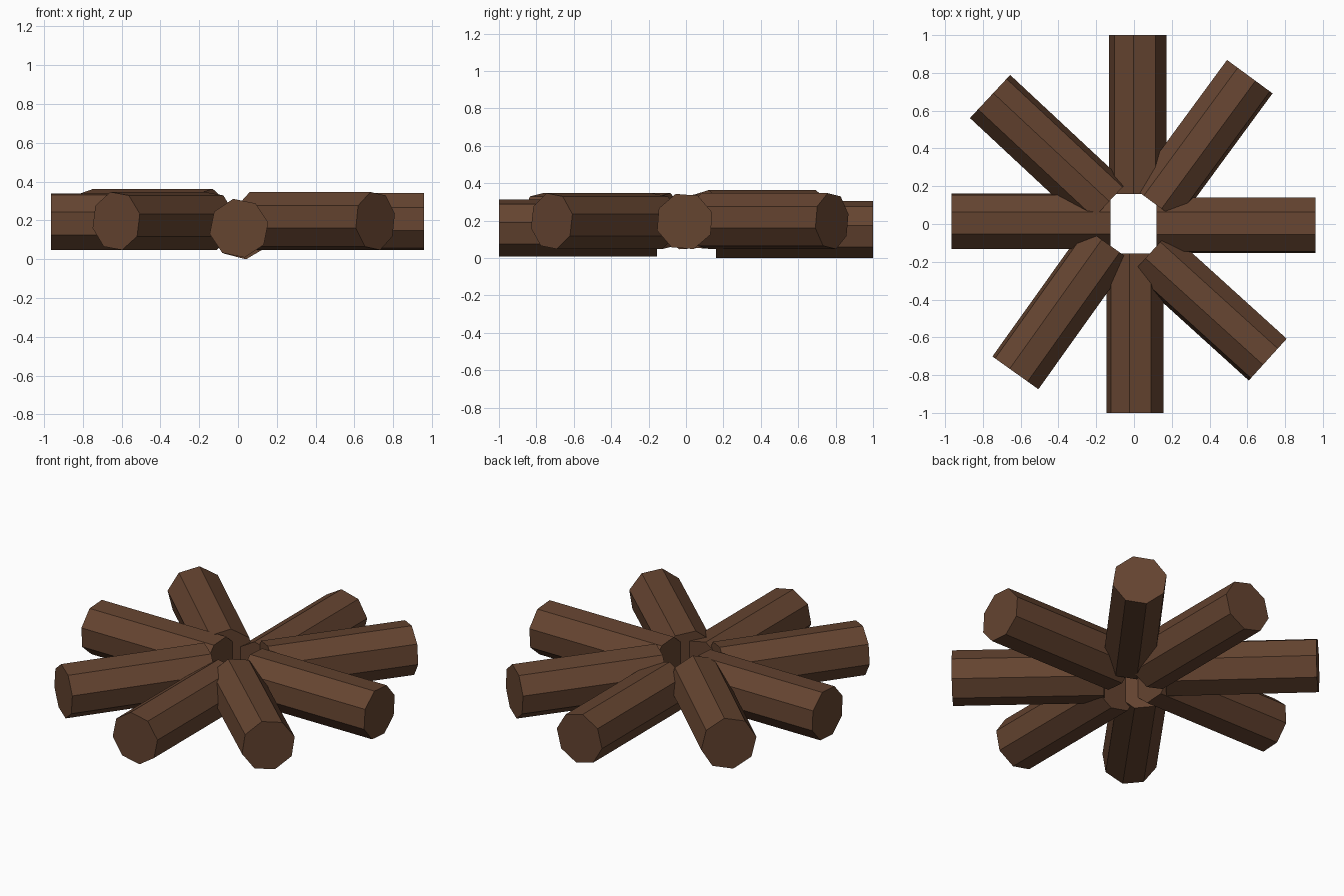
import bpy, bmesh
from math import sin, cos, radians

if "Cube" in bpy.data.objects:
    bpy.data.objects.remove(bpy.data.objects["Cube"])

bark = bpy.data.materials.new("bark")
bark.diffuse_color = (0.13, 0.058, 0.03, 1)
bark.use_nodes = True
bark.node_tree.nodes["Principled BSDF"].inputs["Base Color"].default_value = bark.diffuse_color


def log(name, end, z, angle, length, radius, phase):
    """Eight-sided log running inward from the centre of its outer end."""
    a = radians(angle)
    d = (cos(a), sin(a))
    bm = bmesh.new()
    rings = []
    for back in (0, length):
        ring = []
        for k in range(8):
            t = radians(phase + 45 * k)
            s, h = radius * cos(t), radius * sin(t)
            ring.append(bm.verts.new((end[0] - d[0] * back - d[1] * s,
                                      end[1] - d[1] * back + d[0] * s,
                                      z + h)))
        rings.append(ring)
    outer, inner = rings
    bm.faces.new(outer)
    bm.faces.new(inner[::-1])
    for k in range(8):
        n = (k + 1) % 8
        bm.faces.new((outer[k], inner[k], inner[n], outer[n]))
    bmesh.ops.recalc_face_normals(bm, faces=bm.faces)
    mesh = bpy.data.meshes.new(name)
    bm.to_mesh(mesh)
    bm.free()
    mesh.materials.append(bark)
    bpy.context.collection.objects.link(bpy.data.objects.new(name, mesh))


# Ring of logs: outer end centre, height, heading, length, radius, section turn
log("log_east", (0.96, -0.007), 0.195, 0, 0.84, 0.155, 18)
log("log_north_east", (0.613, 0.78), 0.197, 53.7, 0.84, 0.154, 14)
log("log_north", (0.02, 1.0), 0.152, 90, 0.84, 0.154, -8)
log("log_north_west", (-0.762, 0.675), 0.207, 137, 0.84, 0.158, 9)
log("log_west", (-0.965, 0.014), 0.193, 180, 0.84, 0.155, 19)
log("log_south_west", (-0.628, -0.788), 0.197, 234.5, 0.84, 0.154, 14)
log("log_south", (0.005, -1.0), 0.16, 270, 0.845, 0.154, 11)
log("log_south_east", (0.708, -0.718), 0.197, 317.8, 0.84, 0.154, 14)
